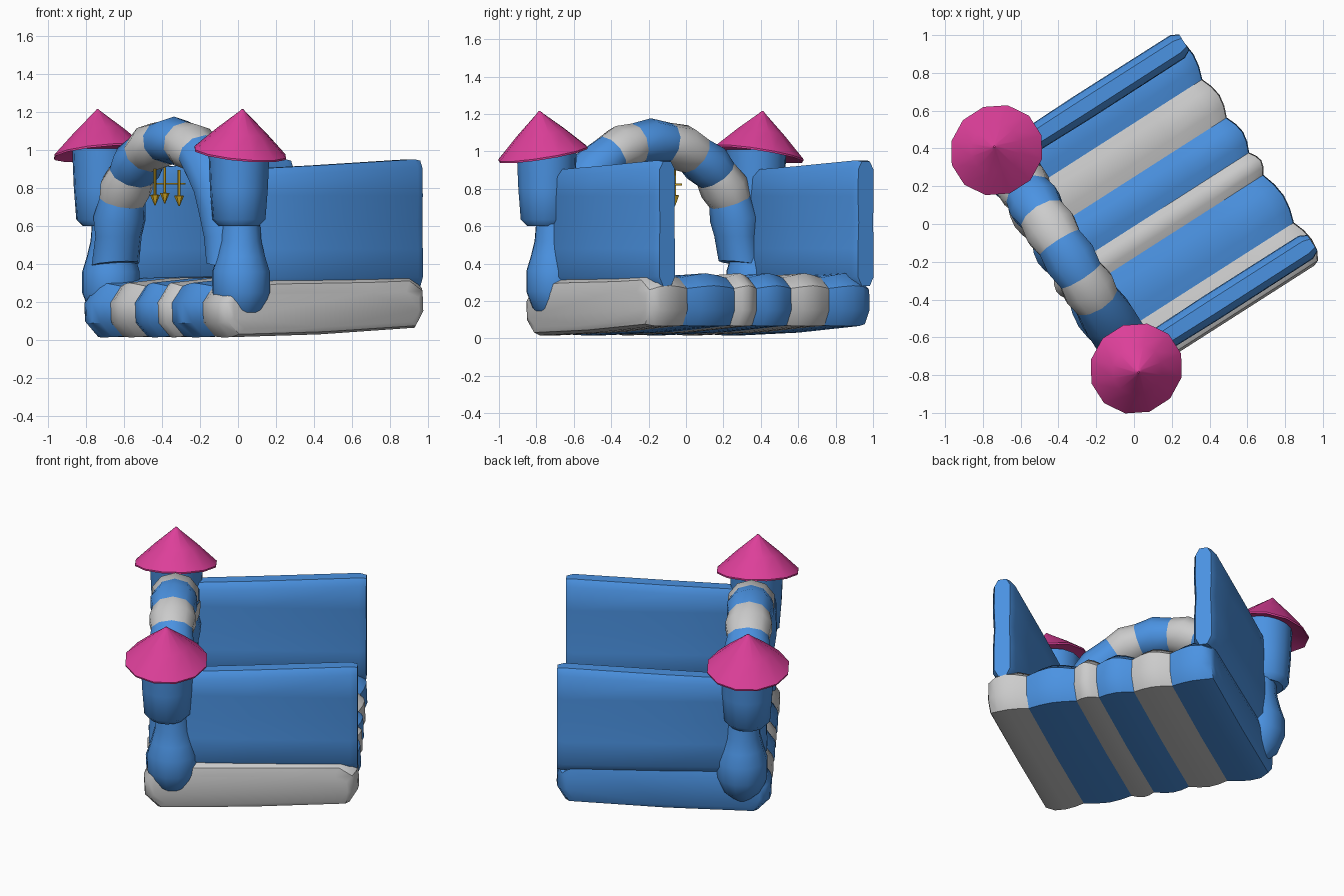
import bpy, bmesh, math
from mathutils import Matrix, Vector

if "Cube" in bpy.data.objects:
    bpy.data.objects.remove(bpy.data.objects["Cube"])

ROT = Matrix.Rotation(math.radians(32.6), 4, 'Z')   # whole castle is turned
MID = 0.035                                         # centre line across the width


def material(name, col):
    m = bpy.data.materials.new(name)
    m.diffuse_color = (*col, 1)
    m.use_nodes = True
    m.node_tree.nodes["Principled BSDF"].inputs["Base Color"].default_value = m.diffuse_color
    return m


BLUE = material("blue", (0.07, 0.29, 0.76))
PINK = material("pink", (0.72, 0.05, 0.32))
GOLD = material("gold", (0.75, 0.45, 0.02))


def loft(name, rings, mat=None, angle=42):
    """Skin a list of equal-length rings and cap both ends."""
    bm = bmesh.new()
    vs = [[bm.verts.new(ROT @ Vector(p)) for p in r] for r in rings]
    n = len(vs[0])
    for a, b in zip(vs, vs[1:]):
        for i in range(n):
            j = (i + 1) % n
            bm.faces.new((a[i], a[j], b[j], b[i]))
    bm.faces.new(vs[0])
    bm.faces.new(vs[-1])
    bmesh.ops.recalc_face_normals(bm, faces=bm.faces)
    me = bpy.data.meshes.new(name)
    bm.to_mesh(me)
    bm.free()
    ob = bpy.data.objects.new(name, me)
    bpy.context.collection.objects.link(ob)
    if mat:
        me.materials.append(mat)
    bpy.ops.object.select_all(action='DESELECT')
    bpy.context.view_layer.objects.active = ob
    ob.select_set(True)
    bpy.ops.object.shade_smooth_by_angle(angle=math.radians(angle))
    return ob


def lathe(name, u, v, prof, mat, n=10, tilt=0.0, lean=0.0, flat=1.0):
    """Stack of (z, radius) rings; tilt slopes them, lean shifts them with height."""
    z0 = prof[0][0]
    rings = []
    for z, r in prof:
        ring = []
        for i in range(n):
            a = math.tau * (i + 0.5) / n
            dv = r * flat * math.sin(a)
            ring.append((u + r * math.cos(a), v + dv + lean * (z - z0), z + tilt * dv))
        rings.append(ring)
    return loft(name, rings, mat)


# floor: six inflated stripes, pinched at the seams, the outer two with rounded sides
edges = [-0.70, -0.45, -0.15, -0.01, 0.21, 0.45, 0.72]
floor_prof = [(-0.46, 0.015), (-0.535, 0.09), (-0.54, 0.20), (-0.47, 0.30), (-0.2, 0.325),
              (0.1, 0.33), (0.4, 0.335), (0.66, 0.345), (0.745, 0.28), (0.75, 0.15), (0.70, 0.065), (0.1, 0.03)]
for k in range(6):
    a, b = edges[k], edges[k + 1]
    rings = []
    spans = [(0, 0.95, 0.87), (0.25, 0.985, 0.96), (0.5, 1.0, 1.02), (0.75, 0.985, 0.96), (1, 0.95, 0.87)]
    if k == 0:
        spans[:2] = [(0, 0.90, 0.45), (0.05, 0.95, 0.8), (0.25, 0.99, 0.97)]
    if k == 5:
        spans[3:] = [(0.75, 0.99, 0.97), (0.95, 0.95, 0.8), (1, 0.90, 0.45)]
    for t, s, sz in spans:
        lo = sz if sz < 0.85 else 1 - (1 - s) * 0.6
        lo = 0.5 + lo / 2 if sz < 0.85 else lo
        rings.append([(0.10 + (u - 0.10) * s, a + (b - a) * t,
                       0.18 + (z - 0.18) * (sz if z > 0.18 else lo)) for u, z in floor_prof])
    loft(f"floor_stripe_{k + 1}", rings, BLUE if k % 2 else None)

# side walls: padded slabs, slightly higher at the back
for side, v in (("left", 0.667), ("right", -0.594)):
    rings = []
    for u, top, w in ((-0.38, 0.885, 0.045), (-0.34, 0.90, 0.068), (0.1, 0.92, 0.074),
                      (0.70, 0.952, 0.072), (0.742, 0.945, 0.05)):
        rings.append([(u, v + dv * w, z) for dv, z in (
            (-0.5, 0.28), (-1, 0.33), (-1, 0.48), (-0.9, 0.62), (-1, 0.76), (-0.95, top - 0.04), (-0.5, top),
            (0.5, top), (0.95, top - 0.04), (1, 0.76), (0.9, 0.62), (1, 0.48), (1, 0.33), (0.5, 0.28))])
    loft(f"{side}_wall", rings, BLUE)

# towers: bulging foot, drum and tilted cone roof
for side, s in (("left", 1), ("right", -1)):
    lathe(f"{side}_tower_foot", -0.365, MID + s * 0.635,
          [(0.09, 0.04), (0.16, 0.12), (0.25, 0.155), (0.36, 0.155), (0.44, 0.13), (0.52, 0.11), (0.64, 0.10)],
          BLUE, 12)
    lathe(f"{side}_tower_drum", -0.397, MID + s * 0.665,
          [(0.60, 0.105), (0.635, 0.14), (0.80, 0.153), (1.01, 0.162)], BLUE, 14)
    lathe(f"{side}_tower_roof", -0.402, MID + s * 0.688,
          [(1.01, 0.15), (0.98, 0.25), (0.99, 0.251), (1.10, 0.135), (1.20, 0.02), (1.215, 0.005)],
          PINK, 12, tilt=-s * 0.19, lean=s * 0.10, flat=0.95)


# entrance arch: striped inflated tube with pinched seams
def arch_ring(v, z, ang, r, n=10):
    d = Vector((0, math.cos(ang), math.sin(ang)))
    c = Vector((-0.385, MID + v, z))
    return [c + r * (math.cos(math.tau * i / n) * d + math.sin(math.tau * i / n) * Vector((1.15, 0, 0)))
            for i in range(n)]


degs = [0, 22, 41, 60, 80, 102, 120, 180]
for k in range(7):
    a, b = degs[k], degs[k + 1]
    steps = 2 if b - a < 40 else 4
    rings = []
    for i in range(steps + 1):
        t = math.radians(a + (b - a) * i / steps)
        r = 0.112 if i in (0, steps) else 0.127
        rings.append(arch_ring(0.53 * math.cos(t), 0.545 + 0.505 * math.sin(t), t, r))
    if k == 0:
        rings.insert(0, arch_ring(0.56, 0.40, math.radians(-8), 0.115))
    if k == 6:
        rings.append(arch_ring(-0.56, 0.40, math.radians(188), 0.115))
    loft(f"arch_stripe_{k + 1}", rings, BLUE if k % 2 == 0 else None)

# hanging gold arrows on a thin bar under the arch
loft("arrow_bar", [[(-0.38 + du, v, 0.823 + dz) for du, dz in
                    ((-0.005, -0.005), (0.005, -0.005), (0.005, 0.005), (-0.005, 0.005))]
                   for v in (-0.075, 0.215)], GOLD)
for k, (v, z) in enumerate(((0.185, 0.71), (0.09, 0.72), (-0.05, 0.705))):
    lathe(f"arrow_{k + 1}", -0.40, v,
          [(z, 0.003), (z + 0.055, 0.026), (z + 0.056, 0.007), (z + 0.19, 0.007)], GOLD, 6)
